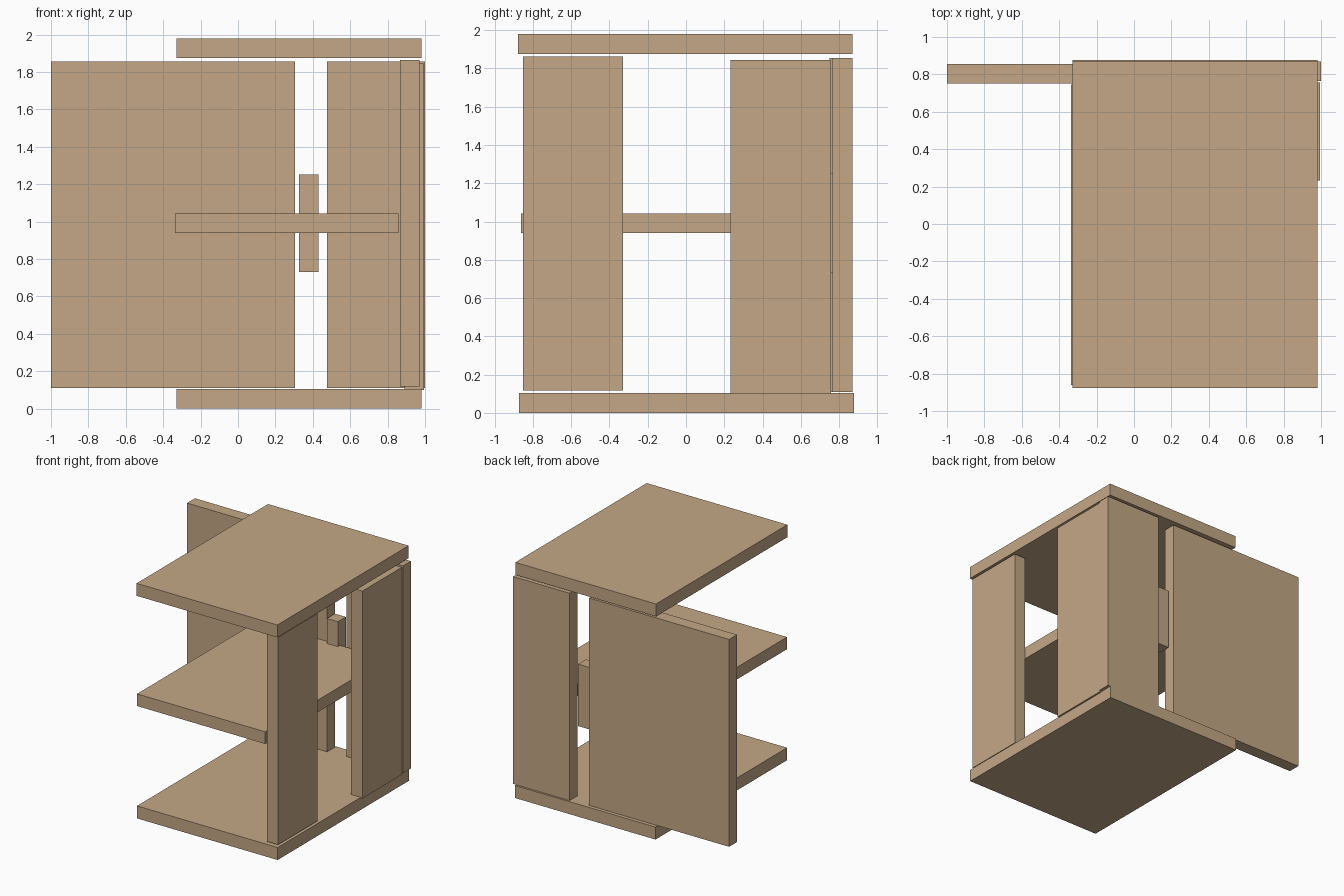
import bpy

if "Cube" in bpy.data.objects:
    bpy.data.objects.remove(bpy.data.objects["Cube"])

wood = bpy.data.materials.new("wood")
wood.diffuse_color = (0.55, 0.39, 0.24, 1)
wood.use_nodes = True
wood.node_tree.nodes["Principled BSDF"].inputs["Base Color"].default_value = wood.diffuse_color


def board(name, x, y, z):
    """Flat-sided board spanning the given (min, max) ranges."""
    bpy.ops.mesh.primitive_cube_add(size=1, location=[(a + b) / 2 for a, b in (x, y, z)])
    ob = bpy.context.object
    ob.name = name
    ob.scale = [b - a for a, b in (x, y, z)]
    bpy.ops.object.transform_apply(location=False, rotation=False, scale=True)
    ob.data.materials.append(wood)
    return ob


# Horizontal boards
board("bottom_board", (-0.33, 0.98), (-0.872, 0.877), (0, 0.105))
board("middle_shelf", (-0.337, 0.857), (-0.862, 0.745), (0.94, 1.042))
board("top_board", (-0.33, 0.98), (-0.877, 0.87), (1.875, 1.98))

# Right side uprights
board("front_side_panel", (0.865, 0.97), (-0.853, -0.328), (0.118, 1.863))
board("rear_side_panel", (0.89, 0.995), (0.233, 0.757), (0.1, 1.845))

# Back uprights
board("back_panel", (0.475, 1.0), (0.765, 0.87), (0.11, 1.855))
board("sliding_back_door", (-1.0, 0.305), (0.75, 0.855), (0.11, 1.855))

# Vertical handle block in the gap
board("handle", (0.327, 0.43), (0.715, 0.82), (0.73, 1.252))
